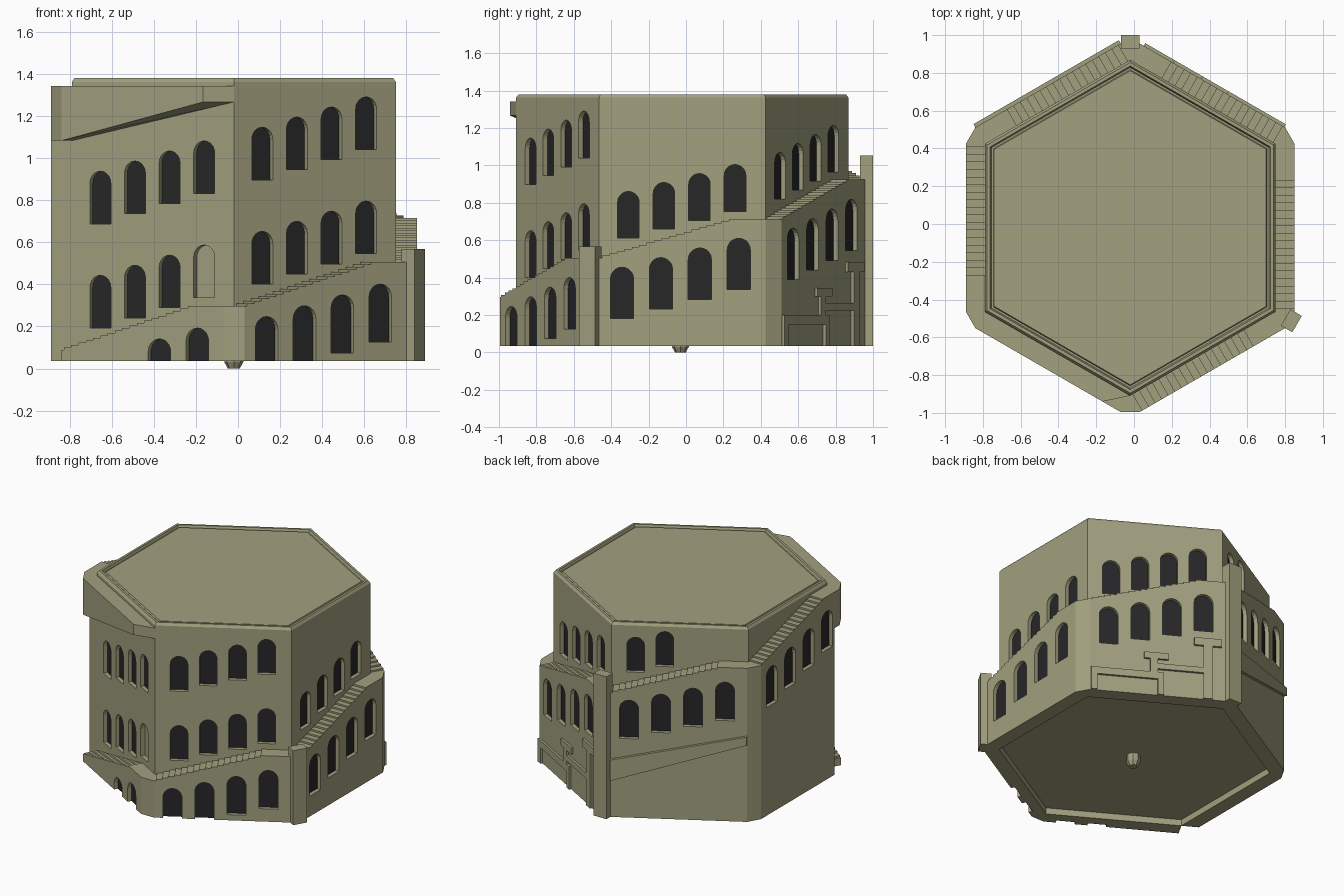
import bpy, bmesh
from math import sin, cos, pi, radians
from mathutils import Vector

cube = bpy.data.objects.get("Cube")
if cube:
    bpy.data.objects.remove(cube, do_unlink=True)

CORE, OUTER, HALF = 0.77, 0.87, 0.4446   # apothems and half side of the core
BASE, FLOOR = 0.035, 0.08
CX, CY = -0.02, -0.02
STEPS = 18


def material(name, rgb):
    m = bpy.data.materials.new(name)
    m.use_nodes = True
    m.diffuse_color = (*rgb, 1)
    m.node_tree.nodes["Principled BSDF"].inputs["Base Color"].default_value = (*rgb, 1)
    return m


STONE = material("olive stone", (0.36, 0.35, 0.21))
DARK = material("dark opening", (0.02, 0.02, 0.022))


def at(k, s, r, z):
    """Point on side k: s along the side, r outward, z up."""
    a = radians(240 + 60 * k)
    return Vector((CX + r * cos(a) - s * sin(a), CY + r * sin(a) + s * cos(a), z))


def start(k):
    return 0.088 + 0.209 * k


def solid(name, stacks, mat=STONE):
    """Closed solids, each lofted through a list of loops."""
    bm = bmesh.new()
    for loops in stacks:
        rings = [[bm.verts.new(p) for p in loop] for loop in loops]
        for a, b in zip(rings, rings[1:]):
            for i in range(len(a)):
                j = (i + 1) % len(a)
                bm.faces.new((a[i], a[j], b[j], b[i]))
        bm.faces.new(rings[0])
        bm.faces.new(rings[-1])
    bmesh.ops.recalc_face_normals(bm, faces=bm.faces)
    me = bpy.data.meshes.new(name)
    bm.to_mesh(me)
    bm.free()
    me.materials.append(mat)
    ob = bpy.data.objects.new(name, me)
    bpy.context.collection.objects.link(ob)
    return ob


def slab(k, profile, r0, r1):
    """Side profile of (s, z) points extruded from r0 to r1."""
    return [[at(k, s, r, z) for s, z in profile] for r in (r0, r1)]


def column(plan, z0, z1):
    """Plan of (k, s, r) points extruded upward."""
    return [[at(*p, z) for p in plan] for z in (z0, z1)]


def rect(s0, s1, z0, z1):
    return [(s0, z0), (s1, z0), (s1, z1), (s0, z1)]


def arch(s, z, w, h, low=-9):
    r = w / 2
    top = [(s + r * cos(pi * i / 10), z + h - r + r * sin(pi * i / 10)) for i in range(11)]
    return [(s - r, max(z, low)), (s + r, max(z, low))] + top


def cut(ob, cutters):
    tool = solid("window_cutter", cutters)
    tool.hide_render = True
    mod = ob.modifiers.new("windows", "BOOLEAN")
    mod.operation, mod.solver, mod.object = "DIFFERENCE", "EXACT", tool
    bpy.context.view_layer.objects.active = ob
    bpy.ops.object.modifier_apply(modifier=mod.name)
    bpy.data.objects.remove(tool, do_unlink=True)


# Hexagonal core with a raised roof rim
rim = [(CORE, FLOOR), (CORE, 1.362), (0.758, 1.38), (0.742, 1.38), (0.735, 1.362),
       (0.725, 1.362), (0.72, 1.372)]
core = solid("tower_core", [[[at(k, r * HALF / CORE, r, z) for k in range(6)] for r, z in rim]])

# Core windows climb with the stair; some sides have two rows
cutters, panes = [], []
for k, rows, count in ((0, 2, 4), (1, 2, 4), (2, 1, 4), (3, 1, 4), (4, 1, 2)):
    for row in range(rows):
        for i in range(count):
            s = -0.288 + 0.19 * i
            z = start(k) + 0.105 + 0.048 * i + 0.495 * row
            cutters.append(slab(k, arch(s, z, 0.115, 0.25), CORE - 0.03, CORE + 0.05))
            blind = k == 0 and row == 0 and i == 3
            if not blind:
                panes.append(slab(k, arch(s, z, 0.115, 0.25), CORE - 0.032, CORE - 0.027))
cut(core, cutters)
solid("core_window_panes", panes, DARK)

# Stair wall on each side, with stepped top and arched windows
panes = []
for k in range(6):
    end = 0.387 if k == 5 else HALF
    z = start(k)
    outline = [(end, BASE), (-HALF, BASE), (-HALF, z)]
    for i in range(STEPS):
        s = -0.43 + 0.04 * i
        outline += [(s, z), (s, z + 0.209 / STEPS)]
        z += 0.209 / STEPS
    outline.append((end, z))
    wall = solid(f"stair_wall_{k + 1}", [slab(k, outline, CORE, OUTER)])
    cutters = []
    for i in range(2 if k == 0 else 0, 4):
        s, z = -0.322 + 0.208 * i, start(k) - 0.325 + 0.0515 * i
        cutters.append(slab(k, arch(s, z, 0.124, 0.275), OUTER - 0.03, OUTER + 0.05))
        panes.append(slab(k, arch(s, z, 0.124, 0.275, BASE), OUTER - 0.032, OUTER - 0.027))
    cut(wall, cutters)
solid("stair_window_panes", panes, DARK)

# Chamfered landings at the corners
for k in range(5):
    plan = [(k, HALF, OUTER), (k + 1, -HALF, OUTER), (k, HALF, CORE)]
    solid(f"corner_landing_{k + 1}", [column(plan, BASE, start(k + 1))])
solid("left_wall_end", [column([(5, 0.387, OUTER), (5, HALF, CORE), (5, 0.387, CORE)],
                               BASE, start(6))])
solid("top_corner_landing", [column([(5, 0.387, OUTER), (5, HALF, OUTER), (0, -HALF, OUTER),
                                     (0, -HALF, CORE)], 1.083, start(6))])

# Overhanging top balcony with a sloping underside
plan = [(-HALF, OUTER, 1.083), (0.333, OUTER, 1.267), (HALF, CORE, 1.267), (-HALF, CORE, 1.083)]
solid("top_balcony", [[[at(0, s, r, z) for s, r, z in plan],
                       [at(0, s, r, start(6)) for s, r, z in plan]]])

# Corner pillars standing against the chamfers
for name, k, top in (("right_front_pillar", 1, 0.567), ("back_pillar", 3, 1.053)):
    solid(name, [slab(k + 0.5, rect(-0.05, 0.05, BASE, top), 0.95, 1.02)])

# Raised pipe-like relief on the back right wall
bars = [rect(-0.44, 0.04, 0.15, 0.2), rect(-0.44, -0.4, BASE, 0.15), rect(0, 0.04, BASE, 0.15),
        rect(-0.05, 0, 0.2, 0.3), rect(-0.09, 0.07, 0.3, 0.345), rect(0, 0.3, 0.225, 0.265),
        rect(0.3, 0.36, BASE, 0.43), rect(0.24, 0.42, 0.43, 0.485)]
solid("wall_relief", [slab(3, b, OUTER - 0.005, OUTER + 0.016) for b in bars])

# Slanted ledge on the back left wall
solid("slanted_ledge", [slab(4, [(-HALF, 0.3), (HALF, 0.59), (HALF, 0.65), (-HALF, 0.45)],
                             OUTER - 0.005, OUTER + 0.02)])

# Small tapered peg under the floor
solid("floor_peg", [[[Vector((CX + r * cos(pi * i / 4), CY - 0.01 + r * sin(pi * i / 4), z))
                      for i in range(8)] for r, z in ((0.028, 0), (0.045, 0.03), (0.045, 0.085))]])
